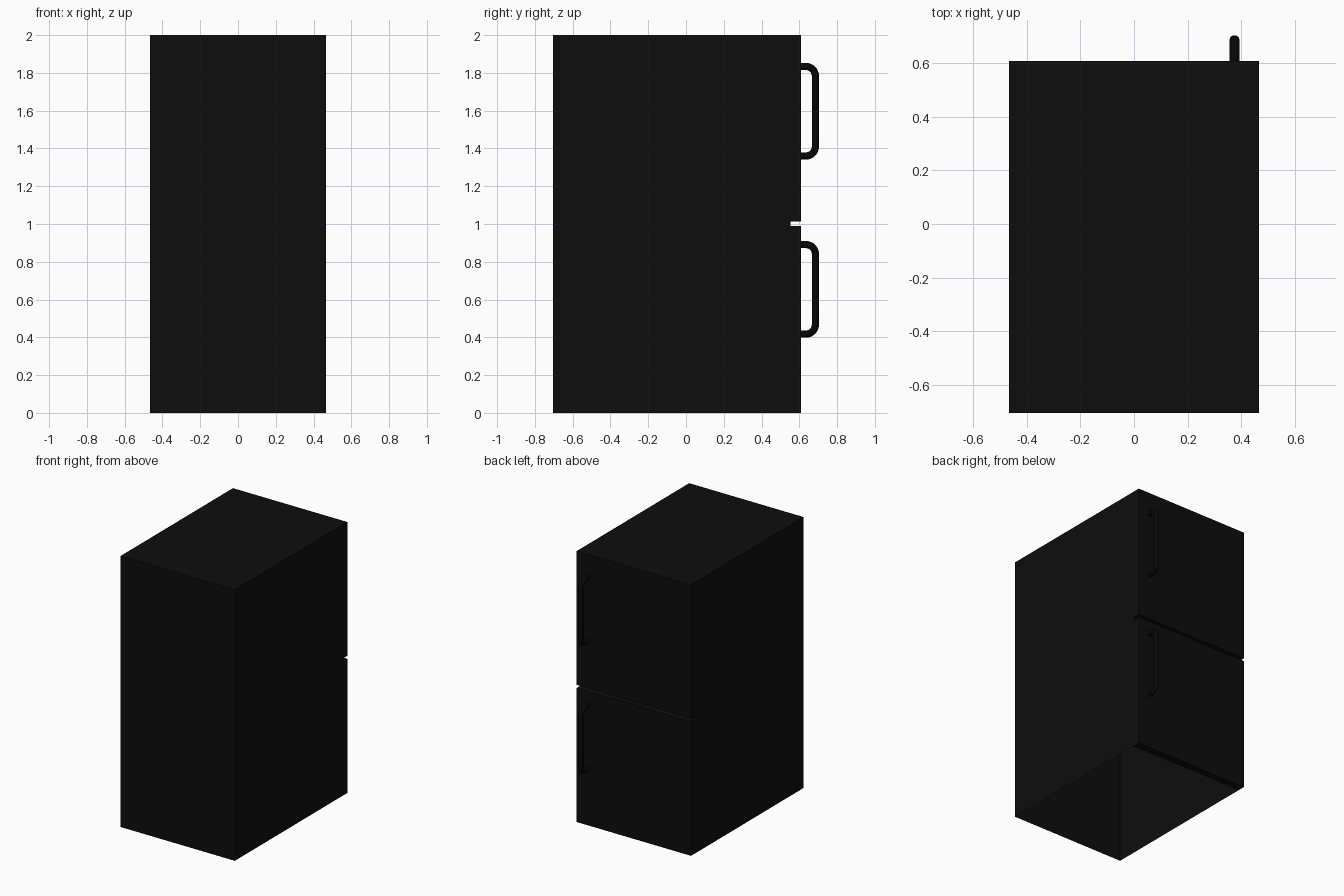
import bpy
import bmesh
from math import sin, cos, pi
from mathutils import Matrix, Vector

cube = bpy.data.objects.get("Cube")
if cube:
    bpy.data.objects.remove(cube, do_unlink=True)

HALF_W = 0.467
FRONT, DOOR_IN, DOOR_OUT = -0.704, 0.553, 0.608


def material(name, value):
    mat = bpy.data.materials.new(name)
    mat.use_nodes = True
    color = (value, value, value, 1)
    mat.diffuse_color = color
    mat.node_tree.nodes["Principled BSDF"].inputs["Base Color"].default_value = color
    return mat


body_black = material("soft black", 0.004)
handle_black = material("deep black", 0.002)


def box(name, y0, y1, z0, z1, open_bottom=False):
    bm = bmesh.new()
    size = Matrix.Diagonal((2 * HALF_W, y1 - y0, z1 - z0, 1))
    place = Matrix.Translation((0, (y0 + y1) / 2, (z0 + z1) / 2))
    bmesh.ops.create_cube(bm, size=1, matrix=place @ size)
    if open_bottom:
        bm.normal_update()
        under = [f for f in bm.faces if f.normal.z < -0.5]
        bmesh.ops.delete(bm, geom=under, context='FACES_ONLY')
    mesh = bpy.data.meshes.new(name)
    bm.to_mesh(mesh)
    bm.free()
    mesh.materials.append(body_black)
    obj = bpy.data.objects.new(name, mesh)
    bpy.context.collection.objects.link(obj)


def handle(name, z0, z1):
    # Bar with two rounded corners, ends sunk into the door
    x, y, r, steps = 0.375, 0.685, 0.05, 8
    path = [Vector((x, DOOR_OUT - 0.01, z0))]
    for zc, start in ((z0 + r, -pi / 2), (z1 - r, 0)):
        for i in range(steps + 1):
            a = start + pi / 2 * i / steps
            path.append(Vector((x, y - r + r * cos(a), zc + r * sin(a))))
    path.append(Vector((x, DOOR_OUT - 0.01, z1)))
    curve = bpy.data.curves.new(name, 'CURVE')
    curve.dimensions = '3D'
    curve.bevel_depth = 0.019
    curve.bevel_resolution = 4
    curve.use_fill_caps = True
    spline = curve.splines.new('POLY')
    spline.points.add(len(path) - 1)
    for point, co in zip(spline.points, path):
        point.co = (*co, 1)
    curve.materials.append(handle_black)
    obj = bpy.data.objects.new(name, curve)
    bpy.context.collection.objects.link(obj)
    # Turn the swept bar into a smooth mesh
    bpy.ops.object.select_all(action='DESELECT')
    obj.select_set(True)
    bpy.context.view_layer.objects.active = obj
    bpy.ops.object.convert(target='MESH')
    bpy.ops.object.shade_smooth_by_angle()


# Hollow cabinet, open underneath
box("cabinet_body", FRONT, DOOR_IN, 0, 2, open_bottom=True)

# Two doors with a gap between them
box("lower_door", DOOR_IN, DOOR_OUT, 0, 0.99)
box("upper_door", DOOR_IN, DOOR_OUT, 1.012, 2)

# Door handles
handle("lower_handle", 0.417, 0.891)
handle("upper_handle", 1.36, 1.834)
